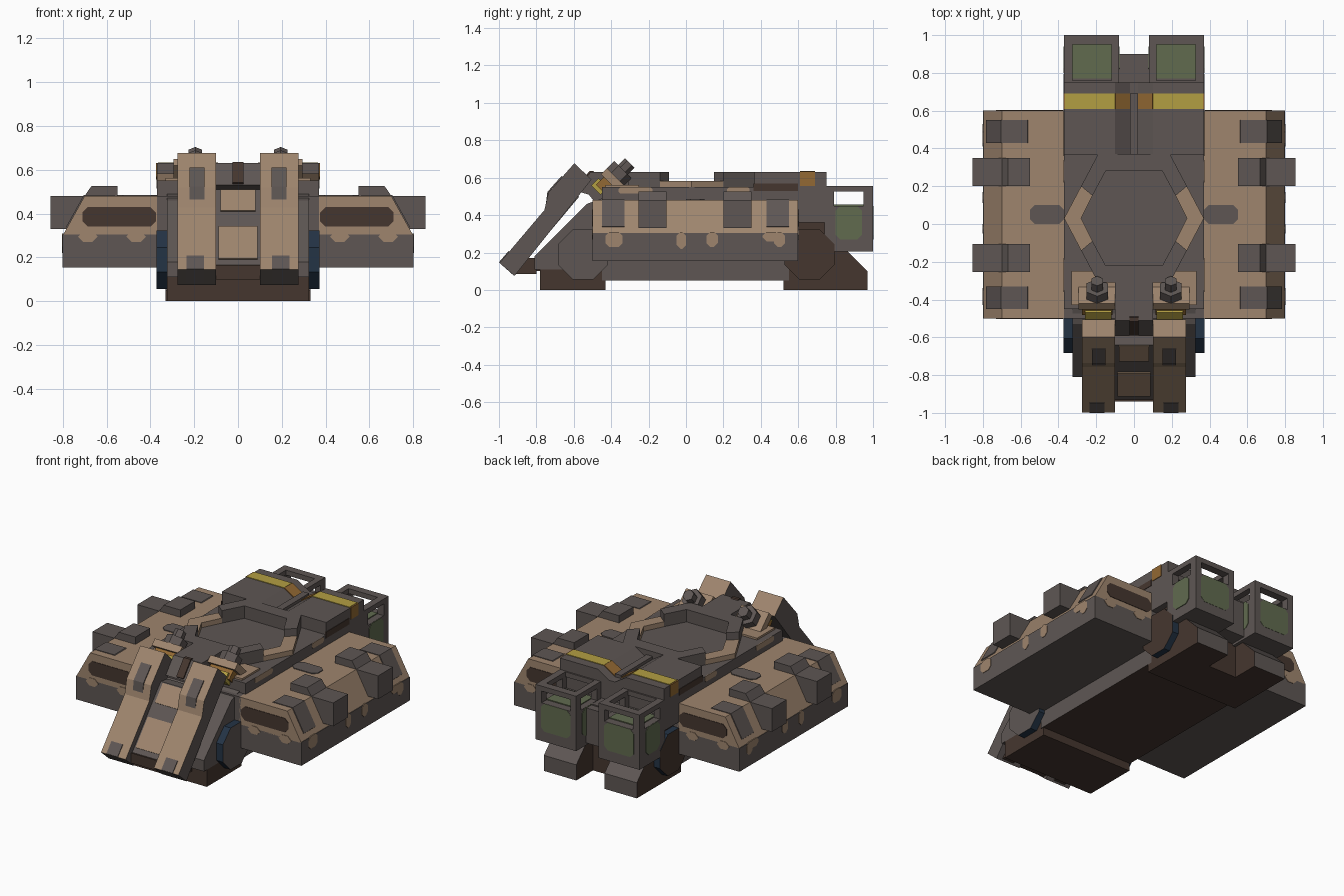
import bpy, bmesh, math
from mathutils import Matrix, Vector

if "Cube" in bpy.data.objects:
    bpy.data.objects.remove(bpy.data.objects["Cube"])

COL = {"gray": (.112, .094, .088), "tan": (.345, .235, .155), "brown": (.060, .037, .028),
       "yellow": (.45, .345, .055), "orange": (.29, .14, .033), "green": (.119, .147, .078),
       "blue": (.017, .033, .059)}
MATS = {}
for n, c in COL.items():
    MATS[n] = bpy.data.materials.new(n)
    MATS[n].diffuse_color = (*c, 1)

# Frames map (u, v, w) to the world; the profile lies in u, v and is extruded along w
FRAME = {"x": Matrix(((0, 0, 1, 0), (1, 0, 0, 0), (0, 1, 0, 0), (0, 0, 0, 1))),
         "y": Matrix(((1, 0, 0, 0), (0, 0, 1, 0), (0, 1, 0, 0), (0, 0, 0, 1))),
         "z": Matrix.Identity(4)}


def prism(name, pts, axis, lo, hi, mat, mirror=False, mat2=None, rule=None):
    M = FRAME[axis] if isinstance(axis, str) else axis
    bm = bmesh.new()
    a = [bm.verts.new(M @ Vector((u, v, lo))) for u, v in pts]
    b = [bm.verts.new(M @ Vector((u, v, hi))) for u, v in pts]
    bm.faces.new(a)
    bm.faces.new(b)
    for i in range(len(pts)):
        j = (i + 1) % len(pts)
        bm.faces.new((a[i], a[j], b[j], b[i]))
    bmesh.ops.recalc_face_normals(bm, faces=bm.faces)
    bm.normal_update()
    if rule:
        for f in bm.faces:
            f.material_index = int(rule(f.normal))
    me = bpy.data.meshes.new(name)
    bm.to_mesh(me)
    bm.free()
    me.materials.append(MATS[mat])
    if mat2:
        me.materials.append(MATS[mat2])
    ob = bpy.data.objects.new(name, me)
    bpy.context.collection.objects.link(ob)
    if mirror:
        ob.modifiers.new("mirror", "MIRROR")
    return ob


def rect(u0, u1, v0, v1):
    return [(u0, v0), (u1, v0), (u1, v1), (u0, v1)]


def box(name, x0, x1, y0, y1, z0, z1, mat, mirror=False, **k):
    return prism(name, rect(x0, x1, y0, y1), "z", z0, z1, mat, mirror, **k)


def soft(u0, u1, v0, v1, c=.025):
    return [(u0 + c, v0), (u1 - c, v0), (u1, v0 + c), (u1, v1 - c),
            (u1 - c, v1), (u0 + c, v1), (u0, v1 - c), (u0, v0 + c)]


def strip(name, pts, off, axis, lo, hi, mat, mirror=False):
    # painted plate that follows a bent profile
    top = [(u + off[0], v + off[1]) for u, v in reversed(pts)]
    return prism(name, list(pts) + top, axis, lo, hi, mat, mirror)


def ngon(n, r, cu=0, cv=0):
    return [(cu + r * math.cos(math.tau * (i + .5) / n), cv + r * math.sin(math.tau * (i + .5) / n))
            for i in range(n)]


# Main hull and belly
box("hull", -.37, .37, -.45, .75, .36, .55, "gray")
box("hull_middle", -.37, .37, -.5, .6, .155, .48, "gray")
box("belly", -.33, .33, -.45, .55, .05, .2, "gray", mat2="brown", rule=lambda n: n.z < -.5)

# Front hull
prism("front_hull", [(-.81, .11), (-.81, .18), (-.53, .46), (-.42, .5), (-.42, .11)], "x", -.325, .325, "gray")
box("front_base", -.325, .325, -.78, -.43, 0, .11, "brown")
box("front_lip", -.1, .1, -.94, -.78, .10, .165, "brown")

# Rear base and feet
prism("rear_base", [(.52, 0), (.8, 0), (.8, .2), (.75, .37), (.52, .37)], "x", -.33, .33, "brown")
prism("rear_foot", [(.75, 0), (.97, 0), (.97, .1), (.86, .21), (.75, .21)], "x", .1, .33, "brown", True,
      "gray", lambda n: n.y > .5 or n.z > .3)

# Wheels with blue rims
for n, y, m in (("front_wheel", -.55, "gray"), ("rear_wheel", .66, "brown")):
    prism(n, ngon(8, .145, y, .19), "x", .29, .372, m, True, "blue", lambda n: abs(n.x) < .5)

# Side pods: gray lower half, tan upper half
box("pod_lower", .36, .8, -.5, .6, .155, .305, "gray", True)
prism("pod_upper", [(.36, .30), (.8, .30), (.7, .48), (.36, .48)], "y", -.5, .6, "tan", True)
for y0 in (-.45, .43):
    strip("pod_patch", [(.56, .48), (.70, .48), (.78, .336)], (.004, .004), "y", y0, y0 + .12, "gray", True)
prism("pod_inner_patch", soft(.37, .55, 0, .1), "z", .478, .485, "gray", True)
for y in (-.503, .597):
    prism("pod_end_patch", soft(.375, .71, .34, .43), "y", y, y + .006, "brown", True)
    for x in (.42, .64):
        prism("pod_end_drip", soft(x, x + .09, .27, .32), "y", y, y + .006, "tan", True)
for y0, y1, z in ((-.43, -.34, .23), (-.05, 0, .22), (.11, .17, .23), (.41, .5, .26), (.47, .53, .23)):
    prism("pod_side_drip", soft(y0, y1, z, .31, .02), "x", .797, .803, "tan", True)
for y0 in (-.26, -.105 + .30):
    prism("pod_block", [(.55, .33), (.855, .33), (.855, .48), (.70, .48), (.668, .527), (.55, .527)],
          "y", y0 + .005, y0 + .155, "gray", True)

# Hexagonal landing ring on the deck
half = [(.28, .2), (.22, .15), (.15, .28)]
rear = half + [(-x, y) for x, y in reversed(half)] + [(-.19, .37), (.19, .37)]
prism("ring_rear", rear, "z", .54, .63, "gray")
prism("ring_front", [(x, .06 - y) for x, y in rear], "z", .54, .63, "gray")
prism("ring_corner", [(.28, .2), (.37, .03), (.28, -.14), (.22, -.09), (.28, .03), (.22, .15)],
      "z", .54, .582, "tan", True)
for y0, y1 in ((-.36, -.18), (.22, .34)):
    prism("deck_edge_patch", soft(y0, y1, .515, .55, .01), "x", .368, .373, "tan", True)

# Front spine
prism("spine", [(-.28, .5), (-.28, .63), (-.51, .63), (-.59, .53), (-.52, .51), (-.48, .46)],
      "x", -.1, .1, "gray")
strip("spine_rib", [(-.49, .63), (-.51, .63), (-.585, .536)], (-.006, .006), "x", -.025, .025, "brown")

# Rear deck with V channel and yellow stripes
prism("rear_deck", [(-.37, .54), (.37, .54), (.37, .63), (.1, .63), (.02, .58),
                    (-.02, .58), (-.1, .63), (-.37, .63)], "y", .365, .75, "gray")
box("channel_rib", -.022, .022, .365, .69, .57, .60, "gray")
box("yellow_stripe", .1, .365, .61, .69, .627, .634, "yellow", True)
box("orange_side_stripe", .365, .374, .61, .69, .555, .632, "orange", True)
strip("orange_channel_stripe", [(.1, .63), (.025, .583)], (-.003, .005), "y", .61, .69, "orange", True)
box("brown_side_strip", .367, .373, .36, .60, .53, .57, "brown", True)

# Rear cargo cages: green-filled box, posts and open top frame
box("cage_box", .08, .37, .74, 1, .205, .45, "gray", True)
box("cage_fill", .12, .325, .77, .95, .449, .456, "green", True)
prism("cage_side_green", soft(.80, .94, .27, .449), "x", .367, .374, "green", True)
prism("cage_back_green", soft(.12, .33, .27, .449), "y", .994, 1.0015, "green", True)
prism("cage_inner_green", soft(.80, .94, .27, .449), "x", .077, .083, "green", True)
for x0, x1 in ((.08, .12), (.325, .37)):
    for y0, y1 in ((.745, .79), (.95, 1)):
        box("cage_post", x0, x1, y0, y1, .44, .54, "gray", True)
    box("cage_side_rail", x0, x1, .745, 1, .525, .557, "gray", True)
for y0, y1 in ((.745, .76), (.95, 1)):
    box("cage_cross_rail", .08, .37, y0, y1, .525, .557, "gray", True)
box("cage_link", -.085, .085, .74, .9, .22, .445, "gray")
box("cage_link_cap", -.075, .075, .74, .85, .44, .452, "gray")

# Front ramp arms and the plate between them
arm = [(-.997, .144), (-.757, .427), (-.736, .52), (-.597, .677), (-.505, .59), (-.917, .075)]
prism("ramp_arm", arm, "x", .1, .275, "gray", True, "tan", lambda n: abs(n.x) < .5 and n.z > .1)
strip("arm_patch", [(-.745, .45), (-.736, .52), (-.66, .606)], (-.005, .004), "x", .152, .222, "gray", True)
strip("arm_bracket", [(-.93, .085), (-.997, .144), (-.945, .205)], (-.003, .004), "x", .155, .235, "gray", True)
box("arm_foot", .155, .235, -.93, -.80, .085, .17, "brown", True)
prism("ramp_plate", [(-.93, .165), (-.64, .51), (-.57, .50), (-.88, .13)], "x", -.1, .1, "gray")


def on_plate(z):
    return (-.93 + (z - .165) * .29 / .345, z)


for z0, z1, w in ((.19, .34, .088), (.41, .505, .08)):
    strip("plate_patch", [on_plate(z0), on_plate(z1)], (-.005, .004), "x", -w, w, "tan")

# Tilted twin launchers
s = math.sqrt(.5)
T = Matrix(((1, 0, 0, .195), (0, -s, s, -.45), (0, s, s, .53), (0, 0, 0, 1)))
prism("launcher_yellow", rect(-.075, .065, -.01, .06), T, -.02, .035, "yellow", True)
prism("launcher_orange", rect(-.08, .08, -.07, .045), T, .0, .06, "orange", True)
prism("launcher_tan", rect(-.095, .1, -.07, .065), T, .06, .105, "tan", True)
prism("launcher_hex", ngon(6, .065), T, .10, .16, "gray", True)
prism("launcher_tip", ngon(6, .036), T, .16, .21, "gray", True)
box("launcher_base", .1, .33, -.43, -.25, .47, .562, "tan", True)

for m in bpy.data.materials:
    if m.users and not m.is_grease_pencil:
        m.use_nodes = True
        m.node_tree.nodes["Principled BSDF"].inputs["Base Color"].default_value = m.diffuse_color
